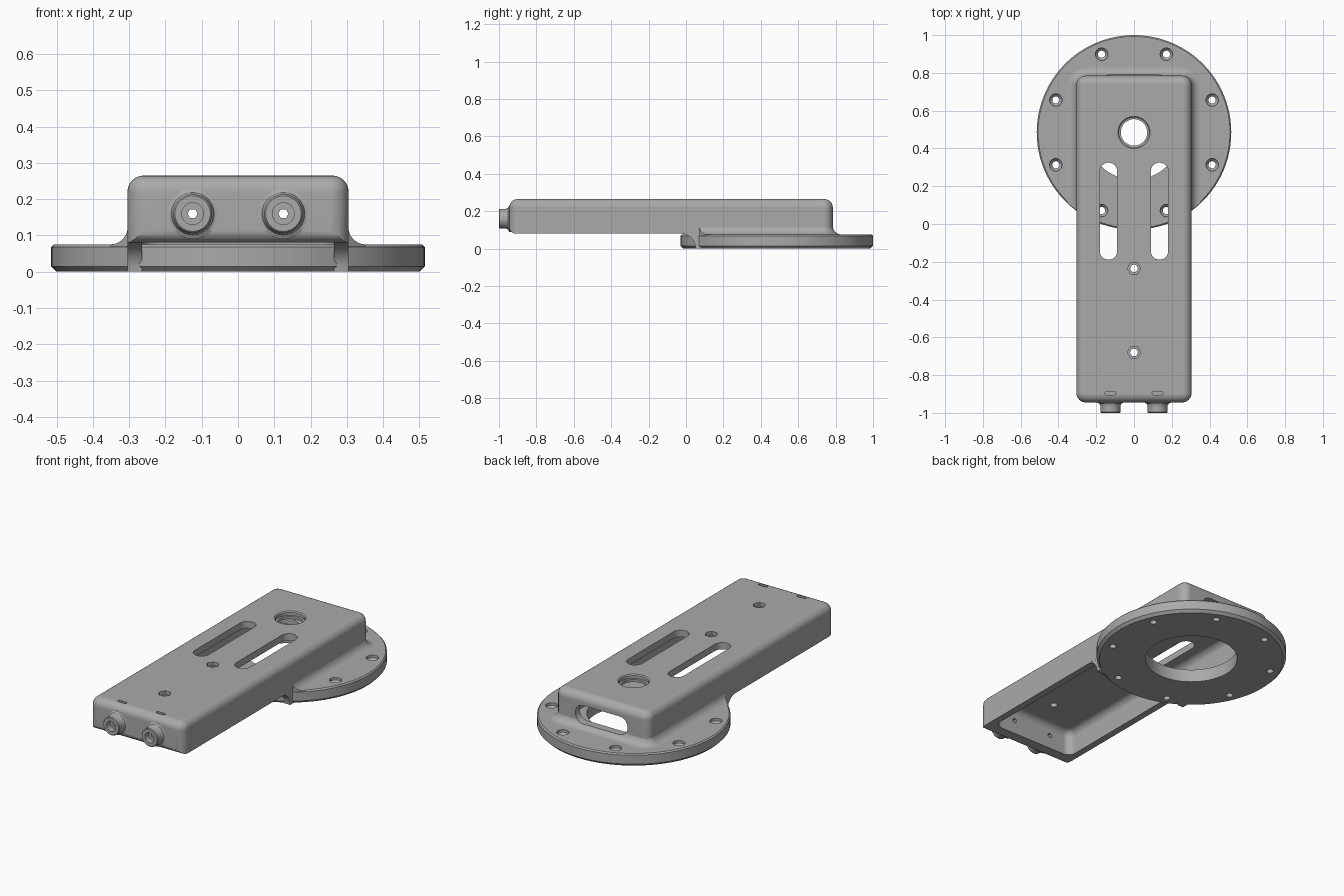
import bpy, bmesh
from math import pi, sin, cos, radians
from mathutils import Matrix, Vector

if "Cube" in bpy.data.objects:
    bpy.data.objects.remove(bpy.data.objects["Cube"])

grey = bpy.data.materials.new("plain grey")
grey.use_nodes = True
GREY = (0.4, 0.4, 0.4, 1)
grey.diffuse_color = GREY
grey.node_tree.nodes["Principled BSDF"].inputs["Base Color"].default_value = GREY

CENTRE = 0.485      # flange centre along y
UP = Matrix.Identity(4)
FORWARD = Matrix.Rotation(pi / 2, 4, "X")    # local z becomes -y


def loft(name, rings):
    """Closed solid through a stack of matching point rings."""
    bm = bmesh.new()
    loops = [[bm.verts.new(p) for p in ring] for ring in rings]
    n = len(loops[0])
    for a, b in zip(loops, loops[1:]):
        for i in range(n):
            j = (i + 1) % n
            bm.faces.new((a[i], a[j], b[j], b[i]))
    bm.faces.new(loops[0][::-1])
    bm.faces.new(loops[-1])
    bmesh.ops.recalc_face_normals(bm, faces=bm.faces)
    mesh = bpy.data.meshes.new(name)
    bm.to_mesh(mesh)
    bm.free()
    mesh.materials.append(grey)
    obj = bpy.data.objects.new(name, mesh)
    bpy.context.collection.objects.link(obj)
    return obj


def lathe(name, profile, at=(0, 0, 0), axis=UP, sides=32):
    """Turned solid from (radius, height) pairs."""
    place = Matrix.Translation(at) @ axis
    return loft(name, [[place @ Vector((r * cos(2 * pi * i / sides), r * sin(2 * pi * i / sides), h))
                        for i in range(sides)] for r, h in profile])


def rounded_box(name, half_x, y0, y1, radius, levels, axis=UP, steps=6):
    """Rounded rectangle lofted through (z, outward offset) levels."""
    rings = []
    for z, grow in levels:
        ring = []
        r = max(radius + grow, 0.002)
        hx, lo, hi = half_x + grow - r, y0 - grow + r, y1 + grow - r
        for k, (x, y) in enumerate(((hx, hi), (-hx, hi), (-hx, lo), (hx, lo))):
            for s in range(steps + 1):
                a = pi / 2 * (k + s / steps)
                ring.append(axis @ Vector((x + r * cos(a), y + r * sin(a), z)))
        rings.append(ring)
    return loft(name, rings)


def slot(name, x, y, half_x, half_y, z0, z1, axis=UP):
    obj = rounded_box(name, half_x, -half_y, half_y, min(half_x, half_y) * 0.99, [(z0, 0), (z1, 0)], axis)
    obj.data.transform(Matrix.Translation(axis @ Vector((x, y, 0))))
    return obj


def extrude_x(name, profile, half):
    return loft(name, [[(x, y, z) for y, z in profile] for x in (-half, half)])


def combine(target, tool, operation):
    mod = target.modifiers.new(operation, "BOOLEAN")
    mod.operation, mod.solver, mod.object = operation, "EXACT", tool
    bpy.context.view_layer.objects.active = target
    bpy.ops.object.modifier_apply(modifier=mod.name)
    bpy.data.objects.remove(tool)


def quarter(radius, steps=6):
    return [(radius * sin(pi / 2 * s / steps), radius * cos(pi / 2 * s / steps)) for s in range(steps + 1)]


# Housing shell: soft top edges and a rounded lower front edge
R = 0.045
body = rounded_box("bracket_body", 0.305, -0.945, 0.785, 0.05,
                   [(0.08, 0)] + [(0.265 - R + s, c - R) for s, c in quarter(R)])
nose = [(-0.98, 0.05), (-0.91, 0.05)] + [(-0.91 - s * 1.01, 0.115 - c * 1.01) for s, c in quarter(0.035)]
combine(body, extrude_x("nose_rounding", nose + [(-0.98, 0.115)], 0.5), "DIFFERENCE")

# Filleted skirt blending the housing into the flange
F = 0.048
skirt = rounded_box("skirt", 0.304, -0.3, 0.784, 0.05,
                    [(0.05, F)] + [(0.075 + F - c, F - s) for s, c in quarter(F)] + [(0.18, 0)])
combine(skirt, lathe("skirt_limit", [(0.513, -0.1), (0.513, 0.4)], (0, CENTRE, 0), sides=96), "INTERSECT")
combine(body, skirt, "UNION")

# Curved gussets under the side walls
curve = [(-0.03 + s, c) for s, c in quarter(0.081)]
combine(body, extrude_x("gussets", curve + [(0.2, 0), (0.2, 0.12), (-0.03, 0.12)], 0.304), "UNION")

# Hollow interior, open underneath
C = 0.04
combine(body, rounded_box("cavity", 0.265, -0.86, 0.745, 0.045,
                          [(-0.1, 0)] + [(0.225 - C + s, c - C) for s, c in quarter(C)]), "DIFFERENCE")

# Round mounting flange with a chamfered lower rim and open centre
flange = lathe("flange", [(0.5, 0), (0.515, 0.015), (0.515, 0.068), (0.508, 0.075)], (0, CENTRE, 0), sides=96)
combine(flange, lathe("bore", [(0.25, -0.1), (0.25, 0.2)], (0, CENTRE, 0), sides=64), "DIFFERENCE")
combine(body, flange, "UNION")

# Eight stepped screw holes around the flange
for k in range(8):
    a = radians(22.5 + 45 * k)
    spot = (0.448 * cos(a), CENTRE + 0.448 * sin(a), 0)
    combine(body, lathe("screw_hole", [(0.019, -0.1), (0.019, 0.045), (0.033, 0.06), (0.033, 0.1)],
                        spot, sides=24), "DIFFERENCE")

# Front bosses with counterbores, through holes and nut slots
for x in (-0.125, 0.125):
    combine(body, lathe("boss", [(0.07, 0.93), (0.07, 0.945), (0.059, 0.951), (0.053, 0.962),
                                 (0.053, 0.996), (0.049, 1.0)], (x, 0, 0.16), FORWARD), "UNION")
    combine(body, lathe("boss_bore", [(0.03, 0.965), (0.03, 1.1)], (x, 0, 0.16), FORWARD), "DIFFERENCE")
    combine(body, lathe("boss_through", [(0.014, 0.8), (0.014, 1.0)], (x, 0, 0.16), FORWARD, 6), "DIFFERENCE")
    combine(body, slot("nut_slot", x, -0.895, 0.029, 0.009, 0.14, 0.4), "DIFFERENCE")
    # Long slots in the top
    combine(body, slot("long_slot", x * 1.08, 0.068, 0.046, 0.257, 0.15, 0.4), "DIFFERENCE")

# Hexagonal nut pockets with through holes
for y in (-0.235, -0.68):
    combine(body, lathe("nut_pocket", [(0.035, 0.245), (0.035, 0.4)], (0, y, 0), sides=6), "DIFFERENCE")
    combine(body, lathe("nut_hole", [(0.02, 0.1), (0.02, 0.3)], (0, y, 0), sides=24), "DIFFERENCE")

# Large round opening with a stepped rim
combine(body, lathe("top_opening", [(0.07, 0.15), (0.07, 0.24), (0.079, 0.242), (0.079, 0.259), (0.092, 0.272)],
                    (0, CENTRE, 0), sides=48), "DIFFERENCE")

# Oval window in the back wall
combine(body, slot("back_window", 0, 0.15, 0.17, 0.052, -0.9, -0.6, FORWARD), "DIFFERENCE")

# Smooth shading with crisp edges
body.select_set(True)
bpy.context.view_layer.objects.active = body
bpy.ops.object.shade_smooth_by_angle(angle=radians(30))
body.modifiers.new("even_normals", "WEIGHTED_NORMAL").keep_sharp = True
